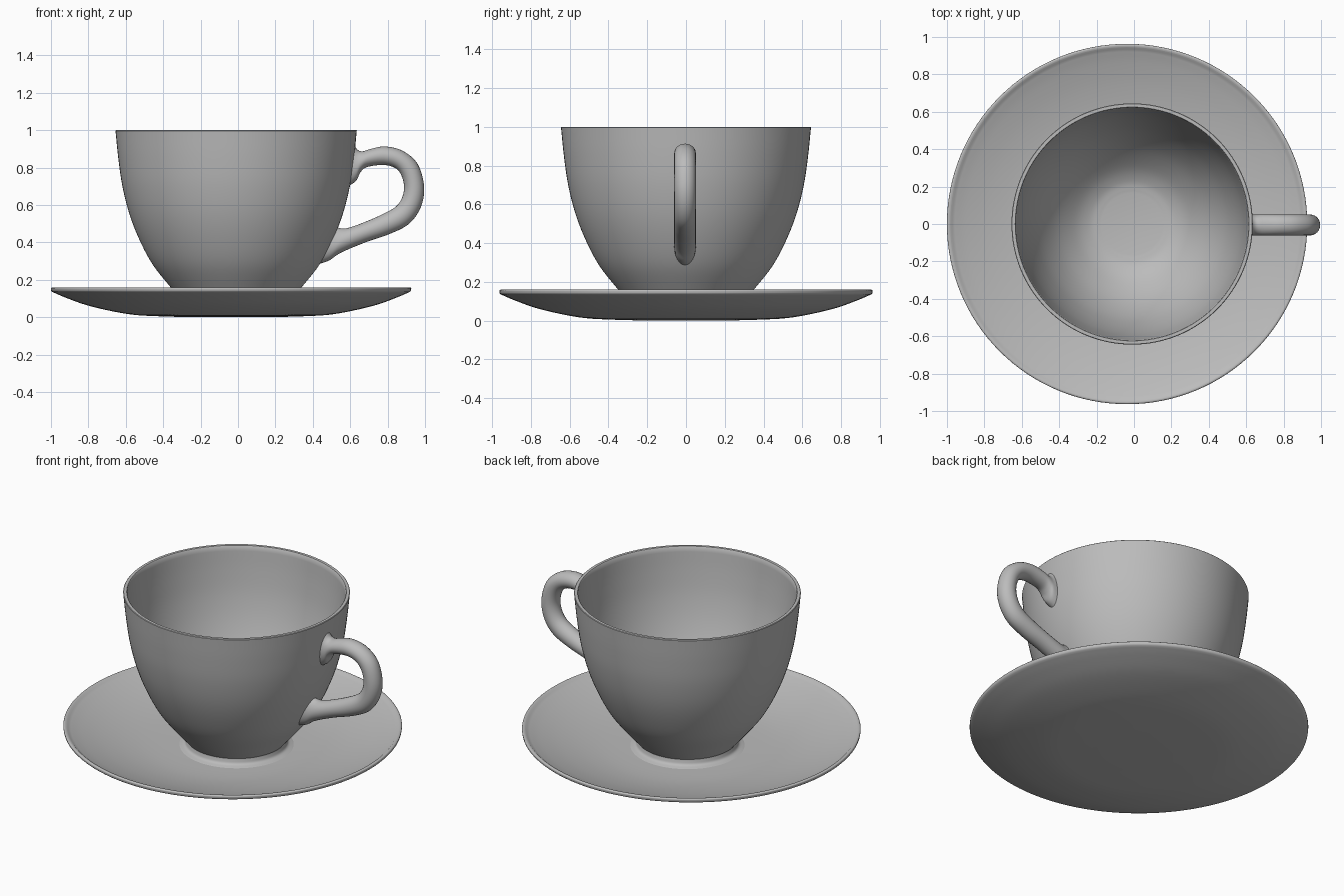
import bpy, bmesh, math
from mathutils import Vector

if "Cube" in bpy.data.objects:
    bpy.data.objects.remove(bpy.data.objects["Cube"])

china = bpy.data.materials.new("grey china")
china.diffuse_color = (0.5, 0.5, 0.5, 1)
china.use_nodes = True
china.node_tree.nodes["Principled BSDF"].inputs["Base Color"].default_value = china.diffuse_color


def smooth_path(pts, steps=5):
    """Catmull-Rom curve through points of any dimension."""
    p = [Vector(q) for q in pts]
    p = [2 * p[0] - p[1]] + p + [2 * p[-1] - p[-2]]
    out = []
    for i in range(1, len(p) - 2):
        a, b, c, d = p[i - 1:i + 3]
        for k in range(steps):
            t = k / steps
            out.append(0.5 * (2 * b + (c - a) * t + (2 * a - 5 * b + 4 * c - d) * t * t
                              + (3 * b - a - 3 * c + d) * t ** 3))
    return out + [p[-2]]


def finish(bm, name, angle=40):
    bmesh.ops.remove_doubles(bm, verts=bm.verts, dist=1e-5)
    bmesh.ops.recalc_face_normals(bm, faces=bm.faces)
    me = bpy.data.meshes.new(name)
    bm.to_mesh(me)
    bm.free()
    me.materials.append(china)
    ob = bpy.data.objects.new(name, me)
    bpy.context.collection.objects.link(ob)
    bpy.ops.object.select_all(action='DESELECT')
    ob.select_set(True)
    bpy.context.view_layer.objects.active = ob
    bpy.ops.object.shade_smooth_by_angle(angle=math.radians(angle))
    return ob


def skin(bm, rings, closed_ends=False):
    vs = [[bm.verts.new(c) for c in r] for r in rings]
    n = len(vs[0])
    for a, b in zip(vs, vs[1:]):
        for i in range(n):
            bm.faces.new((a[i], a[(i + 1) % n], b[(i + 1) % n], b[i]))
    if closed_ends:
        bm.faces.new(vs[0])
        bm.faces.new(vs[-1])


def lathe(name, parts, cx, n=128):
    profile = [q for part in parts for q in smooth_path(part)]
    rings = [[(cx + r * math.cos(2 * math.pi * i / n), r * math.sin(2 * math.pi * i / n), z)
              for i in range(n)] for r, z in profile]
    bm = bmesh.new()
    skin(bm, rings, True)
    return finish(bm, name)


# Saucer: underside, then lip, then dished top
lathe("saucer", [
    [(0.2, 0.0), (0.38, 0.005), (0.52, 0.013), (0.65, 0.035), (0.78, 0.067), (0.89, 0.107), (0.955, 0.135)],
    [(0.962, 0.142), (0.963, 0.155), (0.955, 0.16), (0.945, 0.158)],
    [(0.935, 0.149), (0.86, 0.122), (0.74, 0.088), (0.6, 0.06), (0.45, 0.045), (0.2, 0.04)],
], -0.037)

# Cup: flared foot, outer wall, flat rim, inner wall, flat floor
lathe("cup", [
    [(0.2, 0.03), (0.325, 0.043)],
    [(0.325, 0.043), (0.295, 0.055), (0.285, 0.08)],
    [(0.285, 0.085), (0.35, 0.16), (0.445, 0.28), (0.515, 0.41), (0.57, 0.55),
     (0.608, 0.70), (0.63, 0.85), (0.645, 0.997)],
    [(0.642, 1.0), (0.625, 1.0)],
    [(0.622, 0.997), (0.607, 0.85), (0.584, 0.70), (0.545, 0.55), (0.49, 0.41),
     (0.41, 0.28), (0.31, 0.175), (0.23, 0.125), (0.165, 0.11)],
], -0.01)

# Handle: each section is outer edge (x, z) and inner edge (x, z)
sections = [
    (0.622, 0.920, 0.590, 0.700), (0.640, 0.895, 0.632, 0.730), (0.665, 0.887, 0.655, 0.775),
    (0.710, 0.900, 0.690, 0.803), (0.785, 0.913, 0.780, 0.814), (0.880, 0.890, 0.845, 0.795),
    (0.960, 0.820, 0.877, 0.750), (0.995, 0.700, 0.888, 0.690), (0.978, 0.590, 0.873, 0.630),
    (0.915, 0.500, 0.835, 0.585), (0.810, 0.445, 0.750, 0.540), (0.680, 0.400, 0.650, 0.498),
    (0.550, 0.345, 0.585, 0.477), (0.490, 0.305, 0.555, 0.475), (0.435, 0.285, 0.530, 0.480)]
rings = []
for ox, oz, ix, iz in smooth_path(sections):
    ring = []
    for k in range(24):
        a = 2 * math.pi * k / 24
        u = 0.5 + 0.5 * math.cos(a)
        ring.append((ix + (ox - ix) * u, -0.005 + 0.056 * math.sin(a), iz + (oz - iz) * u))
    rings.append(ring)
bm = bmesh.new()
skin(bm, rings, True)
finish(bm, "handle", 60)
